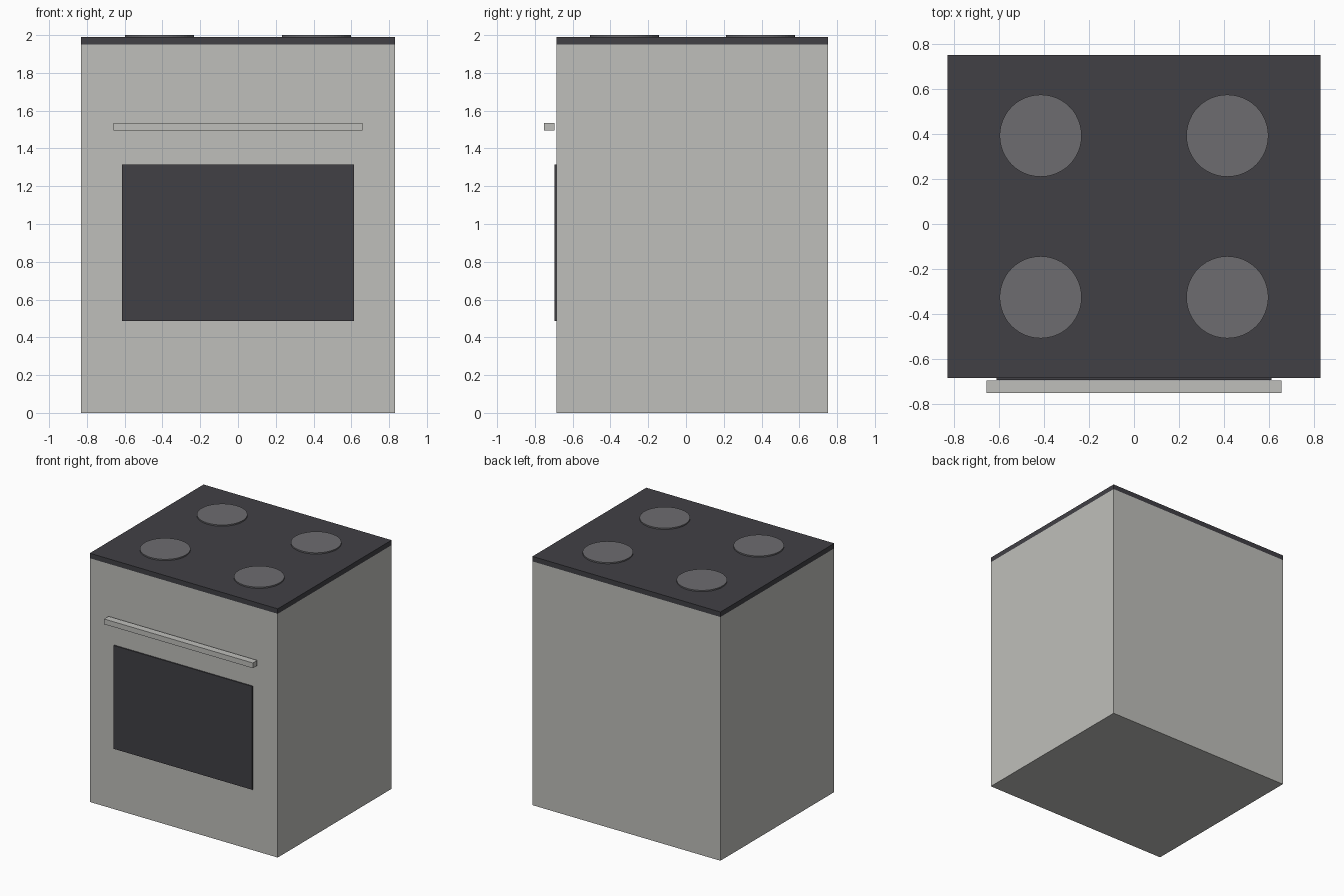
import bpy
import bmesh
from mathutils import Vector

if "Cube" in bpy.data.objects:
    bpy.data.objects.remove(bpy.data.objects["Cube"])


def material(name, rgb):
    m = bpy.data.materials.new(name)
    m.diffuse_color = (*rgb, 1.0)
    m.use_nodes = True
    m.node_tree.nodes["Principled BSDF"].inputs["Base Color"].default_value = m.diffuse_color
    return m


STEEL = material("light_grey_steel", (0.52, 0.52, 0.495))
GLASS = material("dark_glass", (0.053, 0.051, 0.060))
BURNER = material("grey_burner", (0.153, 0.150, 0.162))


def finish(name, bm, mat):
    mesh = bpy.data.meshes.new(name)
    bm.to_mesh(mesh)
    bm.free()
    mesh.materials.append(mat)
    obj = bpy.data.objects.new(name, mesh)
    bpy.context.collection.objects.link(obj)
    return obj


def box(name, lo, hi, mat):
    lo, hi = Vector(lo), Vector(hi)
    bm = bmesh.new()
    bmesh.ops.create_cube(bm, size=1.0)
    bmesh.ops.scale(bm, vec=hi - lo, verts=bm.verts)
    bmesh.ops.translate(bm, vec=(lo + hi) / 2, verts=bm.verts)
    return finish(name, bm, mat)


def disc(name, x, y, z0, z1, radius, mat):
    bm = bmesh.new()
    bmesh.ops.create_cone(bm, cap_ends=True, segments=48, radius1=radius,
                          radius2=radius, depth=z1 - z0)
    bmesh.ops.translate(bm, vec=(x, y, (z0 + z1) / 2), verts=bm.verts)
    return finish(name, bm, mat)


W, FRONT, BACK = 0.832, -0.686, 0.753

# Cabinet and cooktop
box("oven_body", (-W, FRONT, 0), (W, BACK, 1.95), STEEL)
box("cooktop", (-W, FRONT, 1.95), (W, BACK, 1.99), GLASS)

# Oven window and the bar handle standing in front of the door
box("oven_window", (-0.613, FRONT - 0.0095, 0.487), (0.613, FRONT, 1.314), GLASS)
box("door_handle", (-0.658, -0.753, 1.494), (0.658, -0.697, 1.536), STEEL)

# Four burners, evenly placed around the cooktop centre
mid = (FRONT + BACK) / 2
for side, sx in (("left", -1), ("right", 1)):
    for row, sy in (("front", -1), ("back", 1)):
        disc(f"burner_{row}_{side}", sx * 0.416, mid + sy * 0.36,
             1.99, 2.0, 0.183, BURNER)
